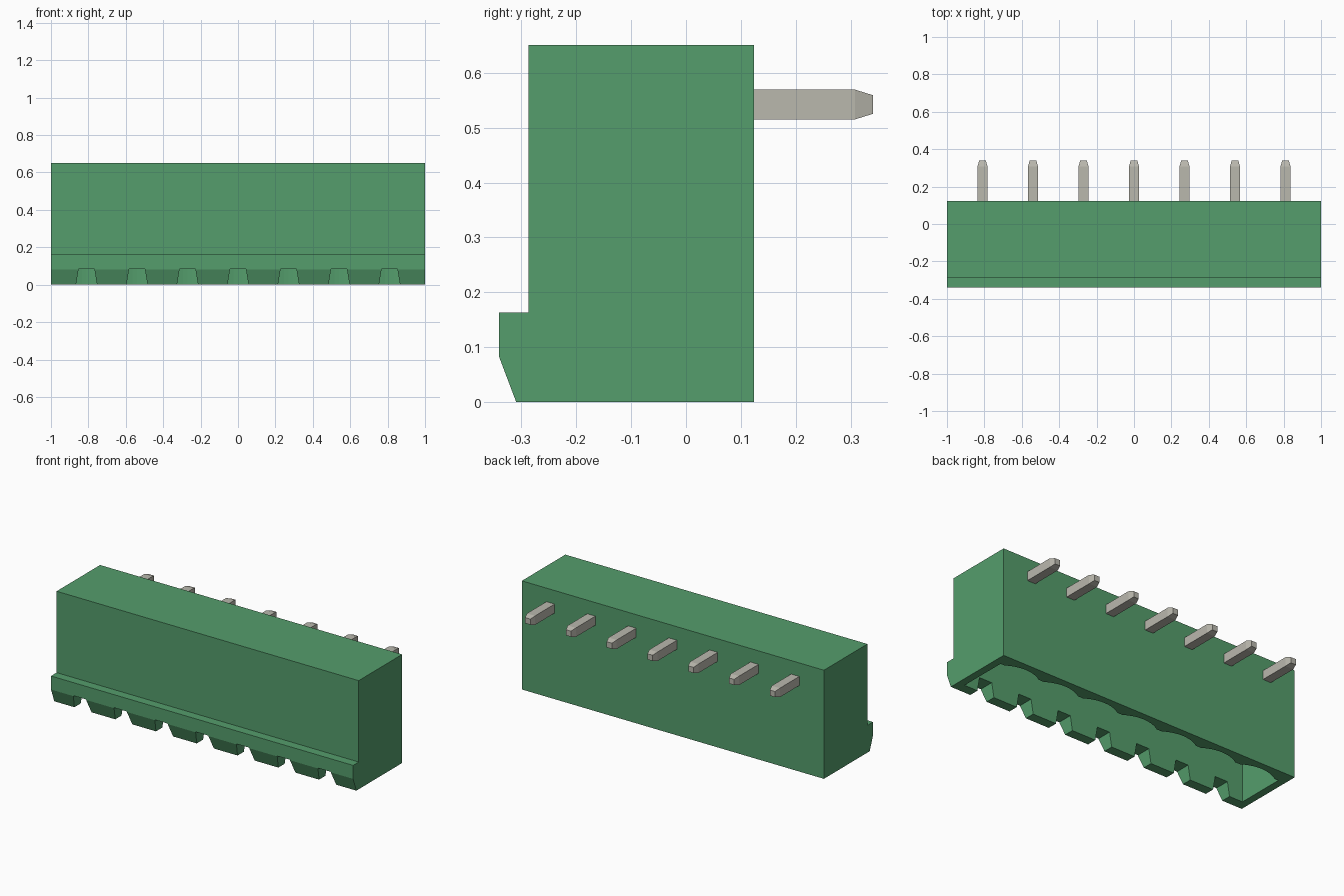
import bpy, bmesh, math
from mathutils import Vector

cube = bpy.data.objects.get("Cube")
if cube:
    bpy.data.objects.remove(cube, do_unlink=True)

PITCH, POLES = 0.27, 7
CENTRES = [(i - (POLES - 1) / 2) * PITCH for i in range(POLES)]


def material(name, rgb):
    m = bpy.data.materials.new(name)
    m.use_nodes = True
    m.diffuse_color = (*rgb, 1)
    m.node_tree.nodes["Principled BSDF"].inputs["Base Color"].default_value = (*rgb, 1)
    return m


green = material("green plastic", (0.09, 0.34, 0.15))
metal = material("tinned metal", (0.49, 0.48, 0.42))


def prism(bm, points, offset):
    """Extrude a closed planar outline by an offset vector."""
    face = bm.faces.new([bm.verts.new(p) for p in points])
    new = bmesh.ops.extrude_face_region(bm, geom=[face])["geom"]
    bmesh.ops.translate(bm, vec=offset, verts=[v for v in new if isinstance(v, bmesh.types.BMVert)])


def finish(name, bm, mat):
    bmesh.ops.recalc_face_normals(bm, faces=bm.faces)
    mesh = bpy.data.meshes.new(name)
    bm.to_mesh(mesh)
    bm.free()
    mesh.materials.append(mat)
    obj = bpy.data.objects.new(name, mesh)
    bpy.context.collection.objects.link(obj)
    return obj


# Housing: side profile with a chamfered lip, extruded along x
bm = bmesh.new()
profile = [(0.124, 0), (0.124, 0.65), (-0.287, 0.65), (-0.287, 0.163),
           (-0.34, 0.163), (-0.34, 0.082), (-0.309, 0)]
prism(bm, [(-1, y, z) for y, z in profile], (2, 0, 0))
housing = finish("housing", bm, green)

# Socket cavity: open below, back wall scalloped once per pole
WALL_X, FRONT, BACK, CEILING = 0.955, -0.25, 0.045, 0.46
HALF, SAG, STEPS = 0.118, 0.036, 10
radius = (HALF ** 2 + SAG ** 2) / (2 * SAG)
sweep = math.asin(HALF / radius)
outline = [(WALL_X, BACK), (WALL_X, FRONT), (-WALL_X, FRONT), (-WALL_X, BACK)]
for cx in CENTRES:
    for k in range(STEPS + 1):
        a = sweep * (2 * k / STEPS - 1)
        outline.append((cx + radius * math.sin(a), BACK + SAG - radius * (1 - math.cos(a))))
bm = bmesh.new()
prism(bm, [(x, y, -0.1) for x, y in outline], (0, 0, CEILING + 0.1))
cavity = finish("cavity_cutter", bm, green)

# Keying notches: tapered slots through the lower front wall
bm = bmesh.new()
for cx in CENTRES:
    slot = [(-0.071, -0.085), (0.071, -0.085), (0.042, 0.085), (-0.042, 0.085)]
    prism(bm, [(cx + x, -0.4, z) for x, z in slot], (0, 0.25, 0))
notches = finish("notch_cutter", bm, green)

for cutter in (cavity, notches):
    cutter.hide_render = True
    cutter.hide_set(True)
    mod = housing.modifiers.new(cutter.name, "BOOLEAN")
    mod.operation, mod.solver, mod.object = "DIFFERENCE", "EXACT", cutter

# Apply the cuts, then drop the cutters
mesh = bpy.data.meshes.new_from_object(housing.evaluated_get(bpy.context.evaluated_depsgraph_get()))
housing.modifiers.clear()
housing.data = mesh
for cutter in (cavity, notches):
    bpy.data.objects.remove(cutter, do_unlink=True)


def tapered_bar(bm, start, end, half=0.027, tip=0.017, taper=0.032):
    """Square bar from start to end with a blunt pyramid tip."""
    start, end = Vector(start), Vector(end)
    d = (end - start).normalized()
    u = Vector((1, 0, 0))
    v = d.cross(u)
    rings = []
    for centre, r in ((start, half), (end - d * taper, half), (end, tip)):
        rings.append([bm.verts.new(centre + r * (u * a + v * b))
                      for a, b in ((-1, -1), (1, -1), (1, 1), (-1, 1))])
    for lower, upper in zip(rings, rings[1:]):
        for k in range(4):
            n = (k + 1) % 4
            bm.faces.new((lower[k], lower[n], upper[n], upper[k]))
    bm.faces.new(rings[0])
    bm.faces.new(rings[-1])


# Right-angle contact pins: solder tail behind, mating blade in the socket
PIN_Y, PIN_Z = -0.1, 0.542
for i, cx in enumerate(CENTRES):
    bm = bmesh.new()
    tapered_bar(bm, (cx, PIN_Y, PIN_Z), (cx, 0.34, PIN_Z))
    tapered_bar(bm, (cx, PIN_Y, PIN_Z), (cx, PIN_Y, 0.13))
    finish(f"contact_pin_{i + 1}", bm, metal)
